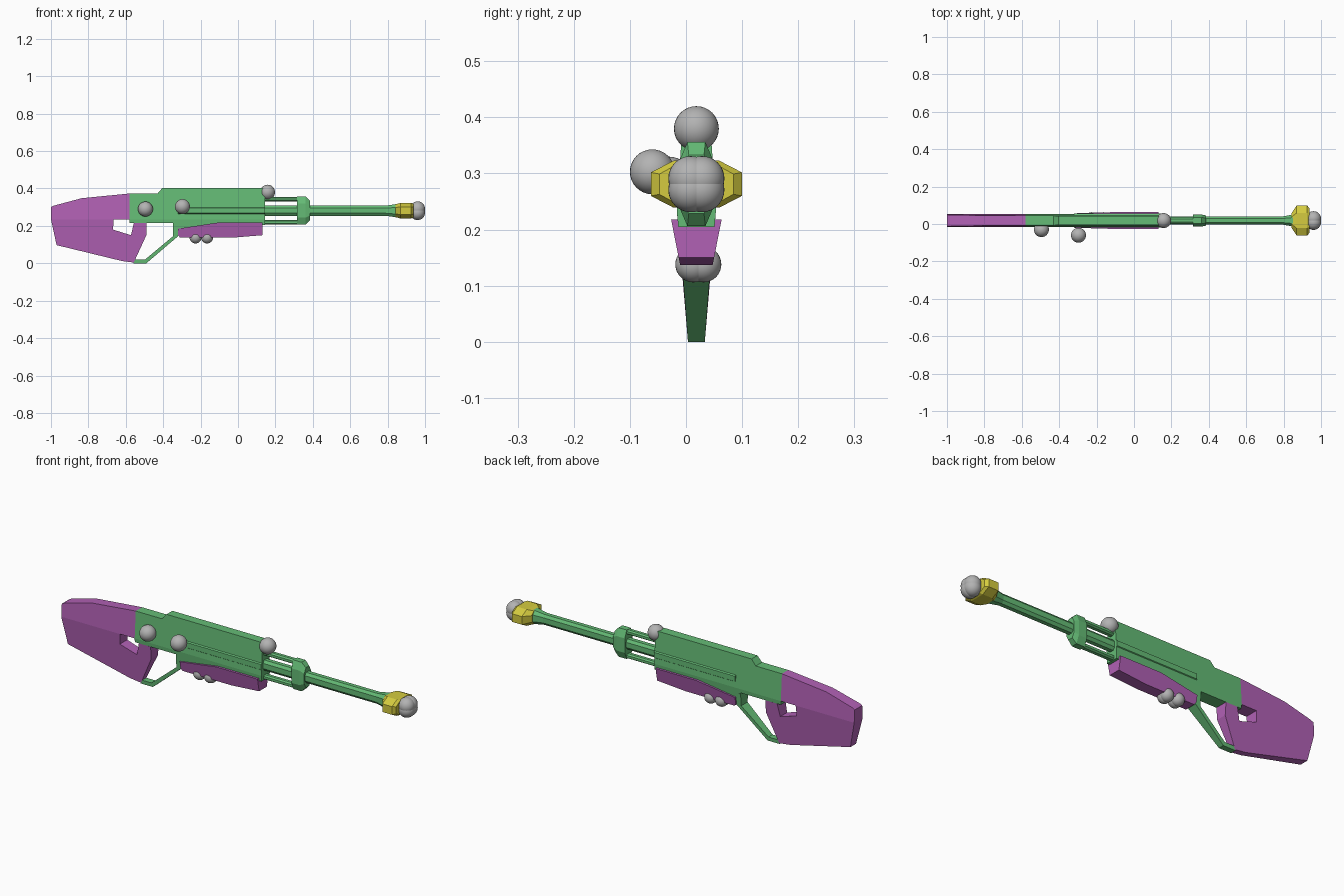
import bpy, bmesh

if "Cube" in bpy.data.objects:
    bpy.data.objects.remove(bpy.data.objects["Cube"])

Y = 0.0185   # centre plane of the body
BZ = 0.281   # barrel axis height


def material(name, rgb):
    m = bpy.data.materials.new(name)
    m.diffuse_color = (*rgb, 1)
    m.use_nodes = True
    m.node_tree.nodes["Principled BSDF"].inputs["Base Color"].default_value = m.diffuse_color
    return m


GREEN = material("green", (0.13, 0.50, 0.18))
PURPLE = material("purple", (0.44, 0.12, 0.46))
YELLOW = material("yellow", (0.66, 0.60, 0.05))
GREY = material("grey", (0.45, 0.45, 0.45))


def finish(name, bm, mat):
    bmesh.ops.recalc_face_normals(bm, faces=bm.faces)
    me = bpy.data.meshes.new(name)
    bm.to_mesh(me)
    bm.free()
    me.materials.append(mat)
    ob = bpy.data.objects.new(name, me)
    bpy.context.collection.objects.link(ob)
    return ob


def slab(name, pts, low, high, mat):
    """Side profile (x, z) whose half thickness runs linearly from low=(z, w) to high=(z, w)."""
    (z0, w0), (z1, w1) = low, high
    bm = bmesh.new()
    sides = []
    for s in (-1, 1):
        sides.append([bm.verts.new((x, Y + s * (w0 + (w1 - w0) * (z - z0) / (z1 - z0)), z))
                      for x, z in pts])
    n = len(pts)
    caps = [bm.faces.new(sides[0]), bm.faces.new(sides[1][::-1])]
    for i in range(n):
        j = (i + 1) % n
        bm.faces.new((sides[0][i], sides[1][i], sides[1][j], sides[0][j]))
    bmesh.ops.recalc_face_normals(bm, faces=bm.faces)
    bmesh.ops.triangulate(bm, faces=caps)
    return finish(name, bm, mat)


OCT = [(1, .5), (.5, 1), (-.5, 1), (-1, .5), (-1, -.5), (-.5, -1), (.5, -1), (1, -.5)]


def loft(name, rings, mat, z=BZ):
    """Octagonal sections (x, half width, half height) joined along x."""
    bm = bmesh.new()
    loops = [[bm.verts.new((x, Y + a * hy, z + b * hz)) for a, b in OCT] for x, hy, hz in rings]
    bm.faces.new(loops[0])
    bm.faces.new(loops[-1])
    for p, q in zip(loops, loops[1:]):
        for i in range(8):
            j = (i + 1) % 8
            bm.faces.new((p[i], p[j], q[j], q[i]))
    return finish(name, bm, mat)


def ball(name, x, y, z, r):
    bm = bmesh.new()
    bmesh.ops.create_uvsphere(bm, u_segments=32, v_segments=16, radius=r)
    bmesh.ops.translate(bm, verts=bm.verts, vec=(x, y, z))
    for f in bm.faces:
        f.smooth = True
    finish(name, bm, GREY)


# Stock: widest along a crease, tapering up and down, with a thumb hole
CREASE = (0.235, 0.035)
slab("stock_upper", [(-1, .235), (-1, .30), (-.985, .308), (-.835, .348), (-.58, .373), (-.58, .235)],
     CREASE, (0.40, 0.024), PURPLE)
slab("stock_lower", [(-1, .235), (-.97, .097), (-.62, .012), (-.557, .004), (-.49, .15),
                     (-.49, .215), (-.557, .215), (-.572, .15), (-.668, .18), (-.665, .235)],
     (0, 0.015), CREASE, PURPLE)

# Receiver
slab("receiver_upper", [(-.58, .235), (-.58, .373), (-.43, .373), (-.405, .402), (.13, .402),
                        (.145, .39), (.145, .235)], CREASE, (0.40, 0.024), GREEN)
slab("receiver_lower", [(-.58, .235), (-.58, .215), (-.345, .215), (-.32, .18), (-.105, .205),
                        (.145, .205), (.145, .235)], (0.18, 0.030), CREASE, GREEN)
# Side rail along the receiver
loft("side_rail", [(-.32, .037, .027), (.145, .037, .027)], GREEN)

# Trigger guard
slab("trigger_guard", [(-.56, 0), (-.49, 0), (-.32, .145), (-.32, .22), (-.347, .22),
                       (-.347, .145), (-.497, .02), (-.553, .02)],
     (0, 0.015), (0.22, 0.032), GREEN)

# Fore grip
slab("fore_grip", [(-.32, .185), (-.105, .218), (.13, .218), (.13, .150), (-.03, .137),
                   (-.31, .137), (-.32, .15)], (0.137, 0.029), (0.218, 0.045), PURPLE)

# Barrel, guide bars and clamp
loft("barrel", [(.10, .021, .027), (.82, .021, .027)], GREEN)
for label, z in (("upper", .343), ("lower", .219)):
    loft(label + "_guide_bar", [(.10, .016, .012), (.33, .016, .012)], GREEN, z)
loft("barrel_clamp", [(.315, .032, .075), (.362, .032, .075), (.385, .027, .052)], GREEN)

# Muzzle
loft("muzzle_core", [(.79, .021, .027), (.85, .032, .036), (.93, .032, .036), (.965, .025, .028)], GREEN)
loft("muzzle_brake", [(.843, .04, .034), (.87, .081, .042), (.925, .081, .042), (.938, .066, .036)], YELLOW)

# Marker balls
ball("rear_side_ball", -.495, -.03, .29, .04)
ball("front_side_ball", -.297, -.06, .303, .04)
ball("top_ball", .158, Y, .38, .04)
for i, (a, b) in enumerate([(-1, -1), (-1, 1), (1, -1), (1, 1)]):
    ball(f"muzzle_ball_{i + 1}", .96, Y + a * .010, BZ + b * .010, .04)
    ball(f"grip_ball_{i + 1}", -.196 + a * .031, .022 + b * .009, .138, .032)
